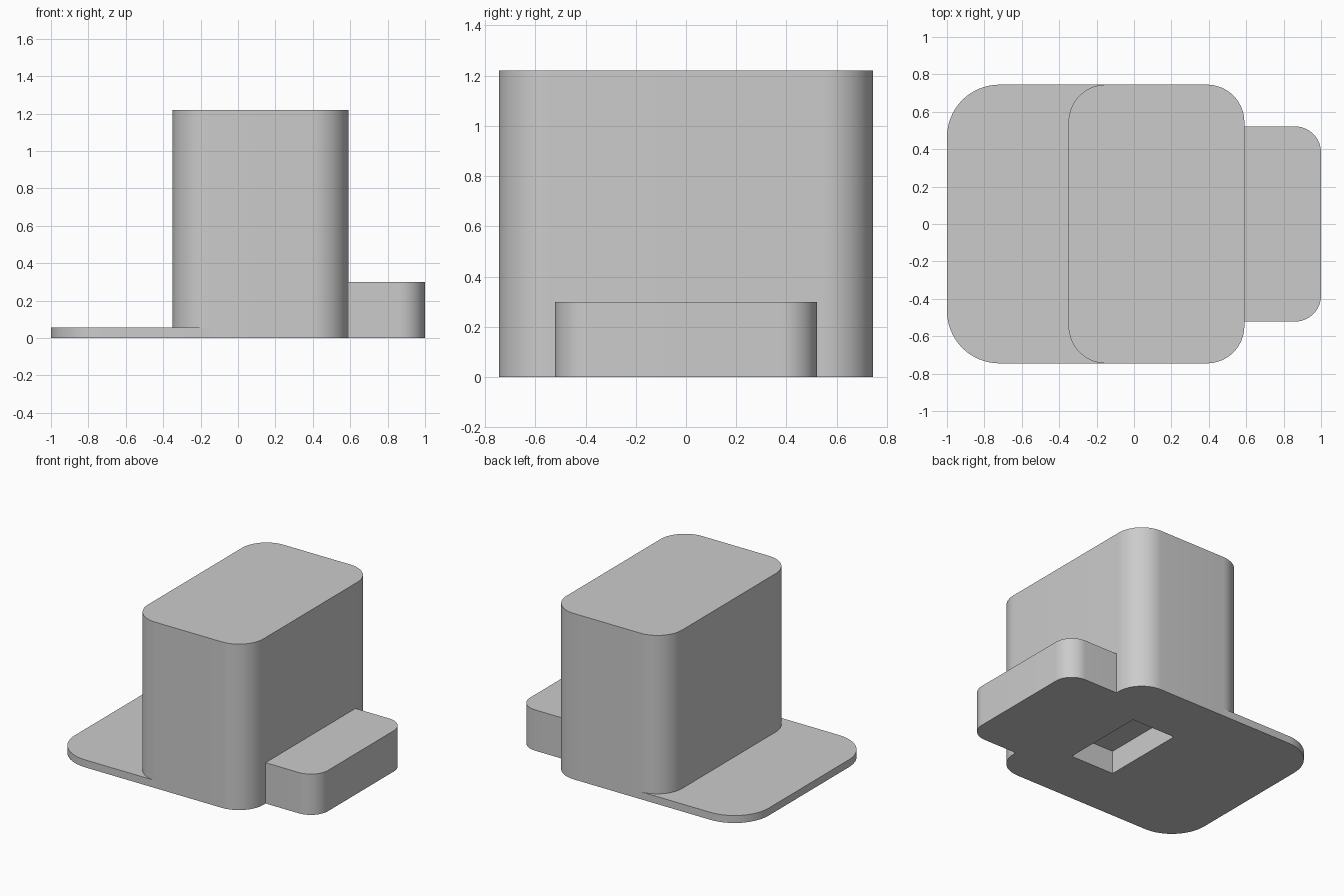
import bpy
import bmesh
from math import cos, sin, pi, radians

cube = bpy.data.objects.get("Cube")
if cube:
    bpy.data.objects.remove(cube, do_unlink=True)

grey = bpy.data.materials.new("plain grey")
grey.use_nodes = True
COLOUR = (0.6, 0.6, 0.6, 1)
grey.diffuse_color = COLOUR
grey.node_tree.nodes["Principled BSDF"].inputs["Base Color"].default_value = COLOUR


def slab(name, x0, x1, half_y, z0, z1, r_left=0, r_right=0, steps=16):
    """Upright block whose left (x0) and right (x1) corners are rounded."""
    outline = []
    corners = [(x1, 1, r_right, 0), (x0, 1, r_left, pi / 2),
               (x0, -1, r_left, pi), (x1, -1, r_right, 1.5 * pi)]
    for x, side, r, start in corners:
        cx = x - r if x == x1 else x + r
        cy = side * (half_y - r)
        count = steps if r else 0
        for i in range(count + 1):
            a = start + (pi / 2) * i / max(count, 1)
            outline.append((cx + r * cos(a), cy + r * sin(a), z0))
    bm = bmesh.new()
    base = bm.faces.new([bm.verts.new(p) for p in outline])
    top = bmesh.ops.extrude_face_region(bm, geom=[base])["geom"]
    bmesh.ops.translate(bm, vec=(0, 0, z1 - z0),
                        verts=[v for v in top if isinstance(v, bmesh.types.BMVert)])
    bmesh.ops.recalc_face_normals(bm, faces=bm.faces)
    mesh = bpy.data.meshes.new(name)
    bm.to_mesh(mesh)
    bm.free()
    mesh.materials.append(grey)
    obj = bpy.data.objects.new(name, mesh)
    bpy.context.collection.objects.link(obj)
    return obj


# Tall block, low plate on one side and step on the other
body = slab("body", -0.35, 0.59, 0.745, 0, 1.22, 0.2, 0.2)
plate = slab("base_plate", -1, -0.15, 0.745, 0, 0.055, r_left=0.28)
step = slab("step", 0.59, 1, 0.522, 0, 0.3, r_right=0.14)

# Rectangular pocket sunk into the underside of the body
cutter = slab("pocket_cutter", -0.08, 0.275, 0.317, -0.2, 0.17)
cutter.hide_render = True
cutter.hide_viewport = True
cut = body.modifiers.new("pocket", "BOOLEAN")
cut.operation = "DIFFERENCE"
cut.solver = "EXACT"
cut.object = cutter

# Smooth rounded corners with crisp rims
bpy.context.view_layer.update()
mesh = bpy.data.meshes.new_from_object(
    body.evaluated_get(bpy.context.evaluated_depsgraph_get()))
body.modifiers.clear()
body.data = mesh
bpy.data.objects.remove(cutter, do_unlink=True)
bpy.ops.object.select_all(action="DESELECT")
for obj in (body, plate, step):
    obj.select_set(True)
bpy.context.view_layer.objects.active = body
bpy.ops.object.shade_smooth_by_angle(angle=radians(30))
